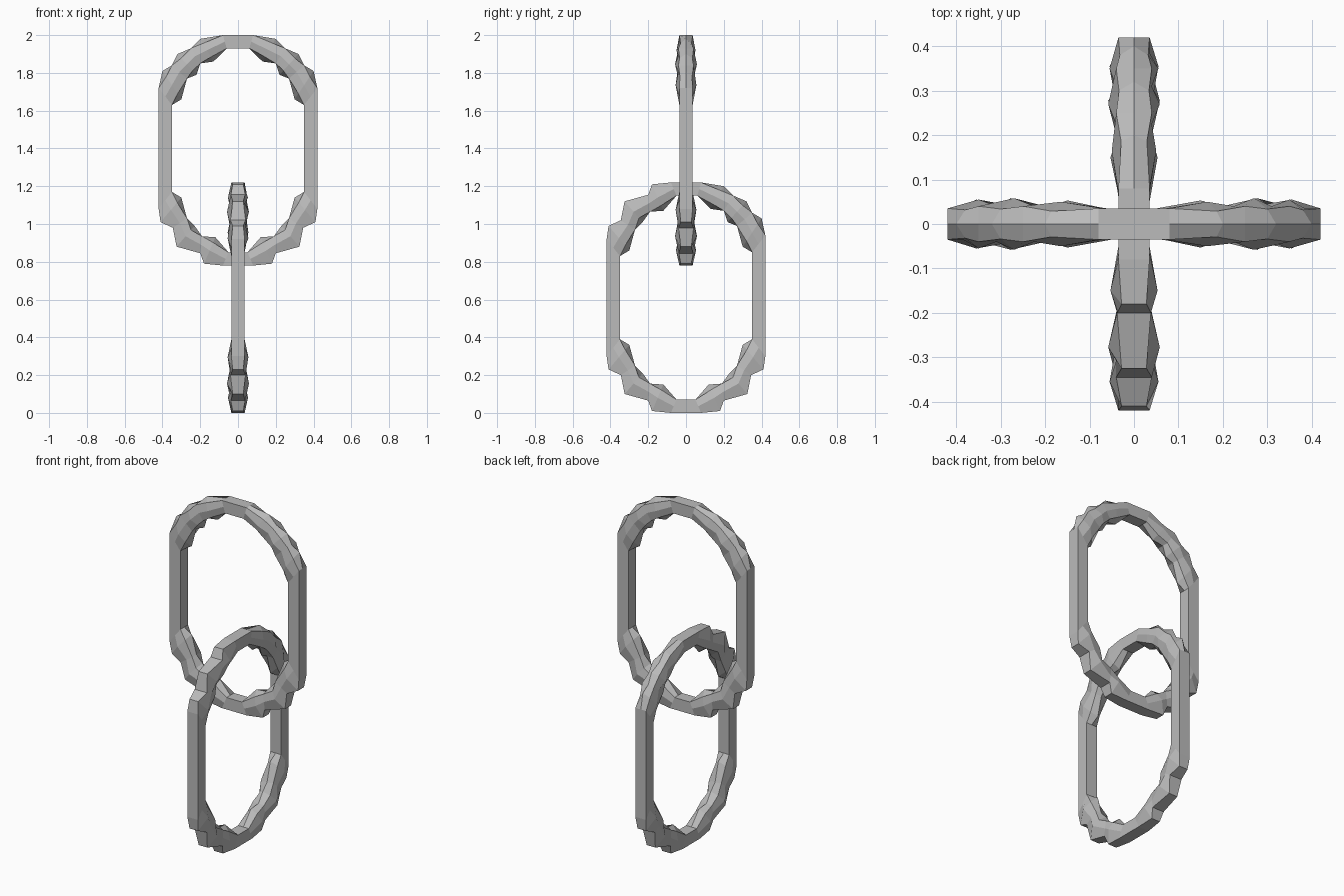
import bpy, bmesh

if "Cube" in bpy.data.objects:
    bpy.data.objects.remove(bpy.data.objects["Cube"])

# One grey metal for both links
metal = bpy.data.materials.new("grey_metal")
metal.diffuse_color = (0.5, 0.5, 0.5, 1)
metal.use_nodes = True
metal.node_tree.nodes["Principled BSDF"].inputs["Base Color"].default_value = metal.diffuse_color

# Corner stations: outer (a, z), inner (a, z), half thickness, ring kind
# Faceted corner: knuckles with pointed outer ridges
RIDGED = [
    (.08, .61, .06, .54, .035, "square"),
    (.20, .59, .13, .47, .050, "ridge"),
    (.25, .54, .20, .46, .040, "square"),
    (.32, .51, .22, .40, .058, "ridge"),
    (.35, .45, .27, .38, .040, "square"),
    (.40, .42, .30, .27, .055, "ridge"),
    (.42, .33, .35, .24, .035, "square"),
]
# Stepped corner: knuckles with flat outer panels
STEPPED = [
    (.08, .61, .05, .54, .035, "square"),
    (.18, .60, .12, .46, .053, "panel"),
    (.20, .545, .19, .455, .038, "square"),
    (.325, .51, .23, .40, .058, "panel"),
    (.345, .41, .27, .36, .040, "square"),
    (.41, .38, .30, .25, .055, "panel"),
    (.42, .31, .35, .22, .035, "square"),
]


def ring_section(kind, v):
    """Eight (position from inner 0 to outer 1, thickness) pairs."""
    if kind == "square":
        return [(1, 0), (1, v), (.5, v), (0, v), (0, 0), (0, -v), (.5, -v), (1, -v)]
    if kind == "ridge":
        o, w = .80, v * .58
    else:
        o, w = 1, .028
    return [(1, 0), (o, w), (.5, v), (.2, v * .58), (0, 0),
            (.2, -v * .58), (.5, -v), (o, -w)]


def make_link(name, corners, centre_z, place):
    """corners: top right, bottom right, bottom left, top left."""
    bm = bmesh.new()
    rings = []
    signs = [(1, 1), (1, -1), (-1, -1), (-1, 1)]
    for i, (stations, (sa, sz)) in enumerate(zip(corners, signs)):
        for ao, zo, ai, zi, v, kind in (stations if i % 2 == 0 else stations[::-1]):
            ring = []
            for t, d in ring_section(kind, v):
                a = sa * (ai + (ao - ai) * t)
                z = sz * (zi + (zo - zi) * t) + centre_z
                ring.append(bm.verts.new(place(a, d, z)))
            rings.append(ring)
    # Skin the closed loop of rings
    for r, s in zip(rings, rings[1:] + rings[:1]):
        for k in range(8):
            n = (k + 1) % 8
            bm.faces.new((r[k], r[n], s[n], s[k]))
    bmesh.ops.recalc_face_normals(bm, faces=bm.faces)
    mesh = bpy.data.meshes.new(name)
    bm.to_mesh(mesh)
    bm.free()
    mesh.materials.append(metal)
    bpy.context.collection.objects.link(bpy.data.objects.new(name, mesh))


# Upper link faces the front, lower link is turned a quarter
make_link("upper_chain_link", [RIDGED, STEPPED, STEPPED, RIDGED], 1.39,
          lambda a, d, z: (a, d, z))
make_link("lower_chain_link", [RIDGED, STEPPED, STEPPED, STEPPED], 0.61,
          lambda a, d, z: (d, a, z))
